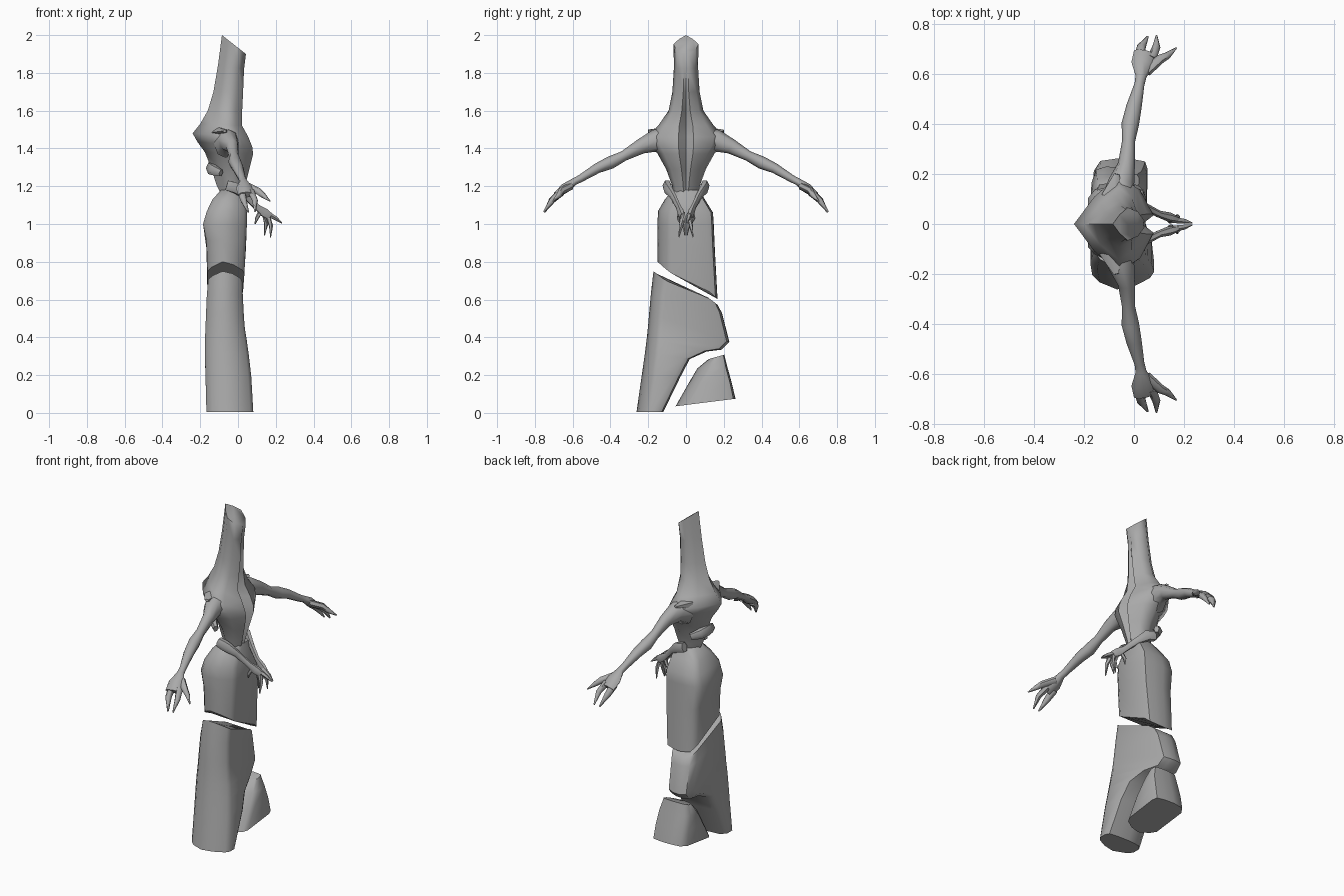
import bpy, bmesh, math
from mathutils import Vector

mat = bpy.data.materials.new("stone_grey")
mat.diffuse_color = (0.4, 0.4, 0.4, 1)


def loft(name, rings, angle=40):
    """Skin closed rings of points and cap both ends."""
    bm = bmesh.new()
    vs = [[bm.verts.new(p) for p in r] for r in rings]
    n = len(rings[0])
    for a, b in zip(vs, vs[1:]):
        for i in range(n):
            j = (i + 1) % n
            bm.faces.new((a[i], a[j], b[j], b[i]))
    bm.faces.new(vs[0][::-1])
    bm.faces.new(vs[-1])
    bmesh.ops.recalc_face_normals(bm, faces=bm.faces)
    me = bpy.data.meshes.new(name)
    bm.to_mesh(me)
    bm.free()
    ob = bpy.data.objects.new(name, me)
    bpy.context.collection.objects.link(ob)
    me.materials.append(mat)
    bpy.context.view_layer.objects.active = ob
    ob.select_set(True)
    bpy.ops.object.shade_smooth_by_angle(angle=math.radians(angle))
    ob.select_set(False)
    return ob


def tube(name, pts, s=1, n=8):
    """Tapered limb through (x, y, z, horizontal radius, other radius)."""
    ps = [Vector((p[0], p[1] * s, p[2])) for p in pts]
    rings = []
    for i, p in enumerate(ps):
        d = (ps[min(i + 1, len(ps) - 1)] - ps[max(i - 1, 0)]).normalized()
        u = d.cross(Vector((0, 0, 1))).normalized()
        v = u.cross(d)
        ru, rv = pts[i][3], pts[i][-1]
        rings.append([p + u * ru * math.cos(t) + v * rv * math.sin(t)
                      for t in (2 * math.pi * k / n for k in range(n))])
    return loft(name, rings, 60)


def slab(name, rows):
    """Chunk from slanted rows: yL, zL, yR, zR, back x, front x at L, front x at R, wave."""
    rings = []
    shape = [(0, .4), (.12, .2), (.4, 0), (.68, .1), (.93, .32), (1, .5),
             (1, .78), (.95, .94), (.7, .99), (.42, 1), (.12, .95), (0, .75)]
    for yl, zl, yr, zr, xb, fl, fr, wave in rows:
        k = min(1, .15 / (yr - yl))
        ring = []
        for i, (a, t) in enumerate(shape):
            t = t * k if i < 6 else 1 - (1 - t) * max(k, .6)
            xf = fl + (fr - fl) * t
            ring.append((xb + (xf - xb) * a, yl + (yr - yl) * t,
                         zl + (zr - zl) * t - wave * math.sin(2 * math.pi * t)))
        rings.append(ring)
    return loft(name, rings, 50)


# Head and torso: back z, front z, back x, side x, front x, half width, groove half width
body = [
    (1.15, 1.15, -.085, -.03, .025, .065, .004), (1.21, 1.21, -.115, -.03, .04, .076, .012),
    (1.29, 1.29, -.14, -.03, .06, .105, .024), (1.38, 1.37, -.175, -.04, .08, .152, .036),
    (1.435, 1.41, -.215, -.05, .075, .182, .04), (1.48, 1.46, -.24, -.06, .055, .195, .04),
    (1.53, 1.52, -.2, -.06, .022, .145, .036), (1.60, 1.60, -.16, -.06, .022, .092, .022),
    (1.70, 1.70, -.13, -.05, .027, .072, .012), (1.84, 1.82, -.106, -.04, .032, .064, .005),
    (2.0, 1.90, -.085, -.025, .042, .066, .004)]
rings = []
for zb, zf, xb, xs, xf, w, g in body:
    half = [(xb + (xs - xb) * .45, w * .56), (xs, w), (xs + (xf - xs) * .6, w * .75), (xf, max(g, w * .2))]
    outline = [(xb, 0)] + half + [(xf - g * 1.3, 0)] + [(x, -y) for x, y in half[::-1]]
    rings.append([(x, y, zb + (zf - zb) * (x - xb) / (xf - xb)) for x, y in outline])
loft("head_and_torso", rings, 68)

# Back of the waist sash
tube("waist_knot", [(-.09, -.085, 1.27, .015, .02), (-.13, -.05, 1.285, .025, .03), (-.145, 0, 1.295, .025, .035),
                    (-.13, .05, 1.285, .025, .03), (-.09, .085, 1.27, .015, .02)], n=6)

# Upper skirt, cut on a slant
slab("upper_skirt", [
    (-.07, 1.18, .07, 1.18, -.09, .03, .03, 0), (-.112, 1.13, .10, 1.13, -.135, .04, .04, 0),
    (-.147, 1.07, .143, 1.06, -.165, .047, .047, 0), (-.152, 1.0, .147, 1.0, -.185, .047, .047, 0),
    (-.152, .92, .153, .86, -.167, .042, .042, 0), (-.15, .80, .167, .603, -.162, .037, .025, .016)])

# Middle skirt, reaching the floor on one side
slab("middle_skirt", [
    (-.262, .005, -.12, .005, -.167, .082, .08, 0), (-.234, .2, -.03, .19, -.172, .07, .07, 0),
    (-.217, .32, .02, .285, -.175, .06, .05, 0), (-.207, .40, .11, .325, -.175, .055, .02, 0),
    (-.20, .47, .19, .335, -.172, .05, -.02, 0), (-.195, .53, .23, .375, -.17, .045, -.03, 0),
    (-.185, .64, .19, .53, -.165, .037, -.02, 0), (-.172, .75, .167, .572, -.158, .032, -.01, .015)])

# Lower fragment
slab("lower_fragment", [
    (-.055, .035, .262, .075, -.16, .05, .055, 0), (.01, .15, .242, .16, -.162, .05, .05, 0),
    (.06, .235, .22, .24, -.158, .04, .04, 0), (.12, .285, .203, .308, -.145, .02, .02, 0)])

for s, side in ((1, "left"), (-1, "right")):
    # Long arm
    tube(side + "_arm", [
        (-.06, .10, 1.43, .07, .085), (-.05, .17, 1.44, .052, .058), (-.03, .24, 1.41, .034, .04),
        (-.022, .33, 1.36, .026, .027), (-.015, .40, 1.325, .035, .034), (.0, .47, 1.295, .031, .027),
        (.022, .56, 1.24, .02, .02), (.028, .59, 1.225, .022, .019), (.035, .64, 1.19, .046, .026),
        (.045, .685, 1.155, .046, .018)], s)
    # Shoulder point
    tube(side + "_shoulder_point", [(-.09, .11, 1.485, .05, .03), (-.07, .20, 1.492, .012, .008)], s, 5)
    # Hand fingers
    for i, f in enumerate((
            [(.05, .61, 1.2, .02), (.105, .66, 1.175, .019), (.135, .675, 1.15, .014), (.17, .705, 1.12, .003)],
            [(.07, .66, 1.17, .02), (.09, .71, 1.125, .016), (.09, .753, 1.065, .004)],
            [(.02, .66, 1.17, .023), (.03, .71, 1.125, .018), (.055, .75, 1.062, .004)])):
        tube(f"{side}_finger_{i}", f, s, 6)
    # Small folded arm at the waist
    tube(side + "_small_arm", [
        (-.06, .10, 1.205, .024, .03), (-.01, .098, 1.19, .024, .032), (.04, .07, 1.15, .017, .02),
        (.10, .04, 1.09, .014, .017), (.14, .028, 1.06, .019, .026), (.17, .02, 1.04, .013, .021)], s, 6)
    for i, f in enumerate((
            [(.155, .018, 1.055, .014), (.20, .012, 1.03, .011), (.232, .004, 1.005, .003)],
            [(.16, .02, 1.035, .013), (.175, .026, .99, .011), (.172, .038, .93, .003)],
            [(.14, .02, 1.05, .013), (.15, .012, 1.0, .011), (.14, .006, .94, .003)],
            [(.12, .03, 1.07, .012), (.10, .04, 1.03, .010), (.09, .03, 1.0, .003)])):
        tube(f"{side}_small_finger_{i}", f, s, 5)
